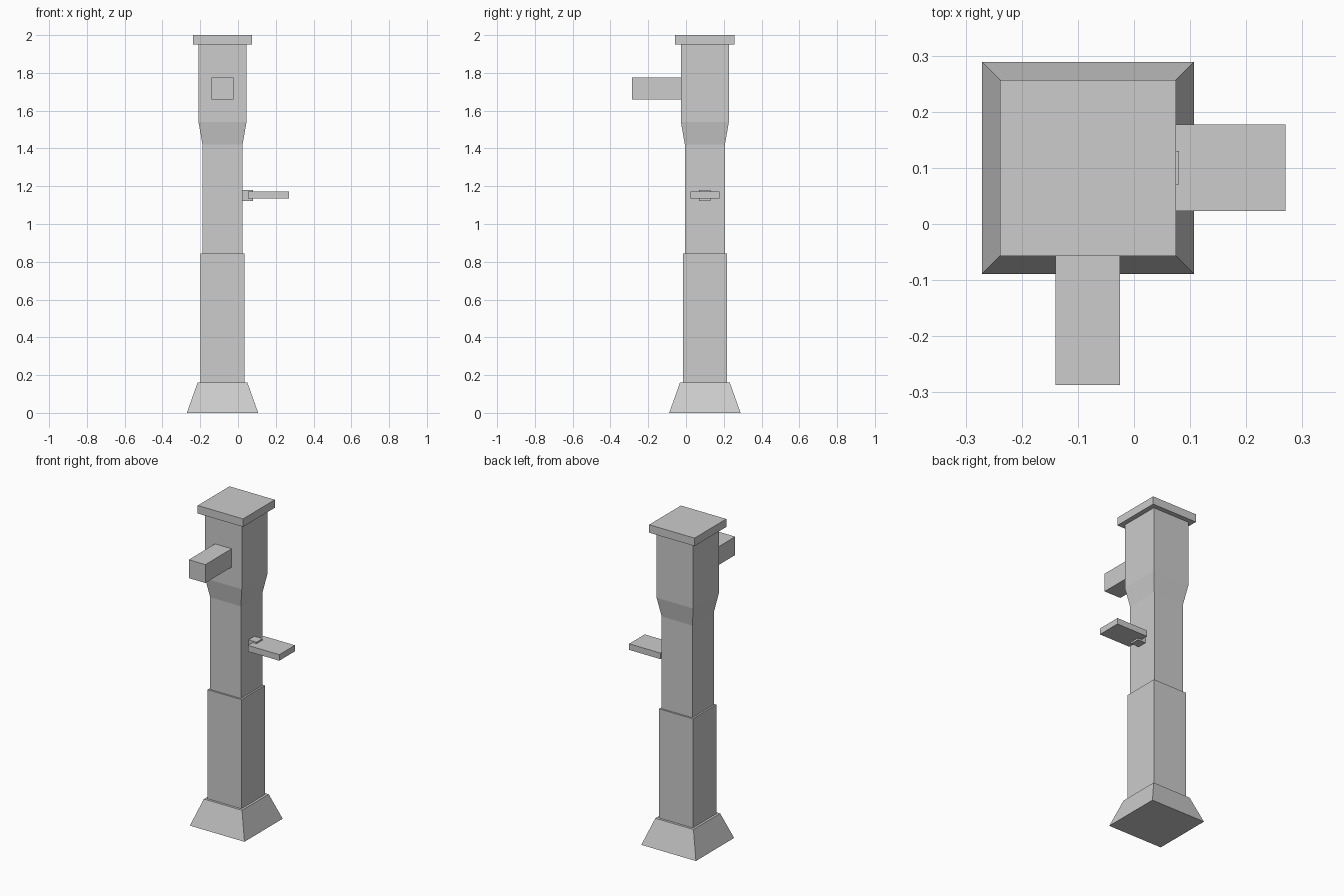
import bpy
import bmesh

cube = bpy.data.objects.get("Cube")
if cube:
    bpy.data.objects.remove(cube, do_unlink=True)

CX, CY = -0.082, 0.1  # axis of the column

grey = bpy.data.materials.new("plain grey")
grey.use_nodes = True
colour = (0.604, 0.604, 0.604, 1)
grey.diffuse_color = colour
grey.node_tree.nodes["Principled BSDF"].inputs["Base Color"].default_value = colour


def finish(name, bm):
    bmesh.ops.recalc_face_normals(bm, faces=bm.faces)
    mesh = bpy.data.meshes.new(name)
    bm.to_mesh(mesh)
    bm.free()
    mesh.materials.append(grey)
    obj = bpy.data.objects.new(name, mesh)
    bpy.context.collection.objects.link(obj)
    return obj


def square_column(name, profile):
    """Closed square column through (half width, height) pairs."""
    bm = bmesh.new()
    rings = []
    for h, z in profile:
        rings.append([bm.verts.new((CX + sx * h, CY + sy * h, z))
                      for sx, sy in ((-1, -1), (1, -1), (1, 1), (-1, 1))])
    for low, high in zip(rings, rings[1:]):
        for i in range(4):
            j = (i + 1) % 4
            bm.faces.new((low[i], low[j], high[j], high[i]))
    bm.faces.new(rings[0][::-1])
    bm.faces.new(rings[-1])
    return finish(name, bm)


def box(name, low, high):
    """Box between two opposite corners."""
    bm = bmesh.new()
    bmesh.ops.create_cube(bm, size=1)
    for v in bm.verts:
        v.co = [(a + b) / 2 + c * (b - a) for a, b, c in zip(low, high, v.co)]
    return finish(name, bm)


# Column, from the ground up
square_column("base", [(0.189, 0), (0.132, 0.16)])
square_column("lower_post", [(0.117, 0.16), (0.117, 0.843)])
square_column("upper_post", [(0.106, 0.843), (0.106, 1.42),
                             (0.127, 1.54), (0.127, 1.95)])
square_column("cap", [(0.157, 1.95), (0.157, 2)])

# Arm on the front face
box("front_arm", (-0.14, -0.287, 1.66), (-0.025, -0.027, 1.775))

# Side shelf and the bracket that holds it
box("shelf_bracket", (0.024, 0.07, 1.123), (0.08, 0.13, 1.181))
box("side_shelf", (0.053, 0.023, 1.134), (0.27, 0.177, 1.172))
